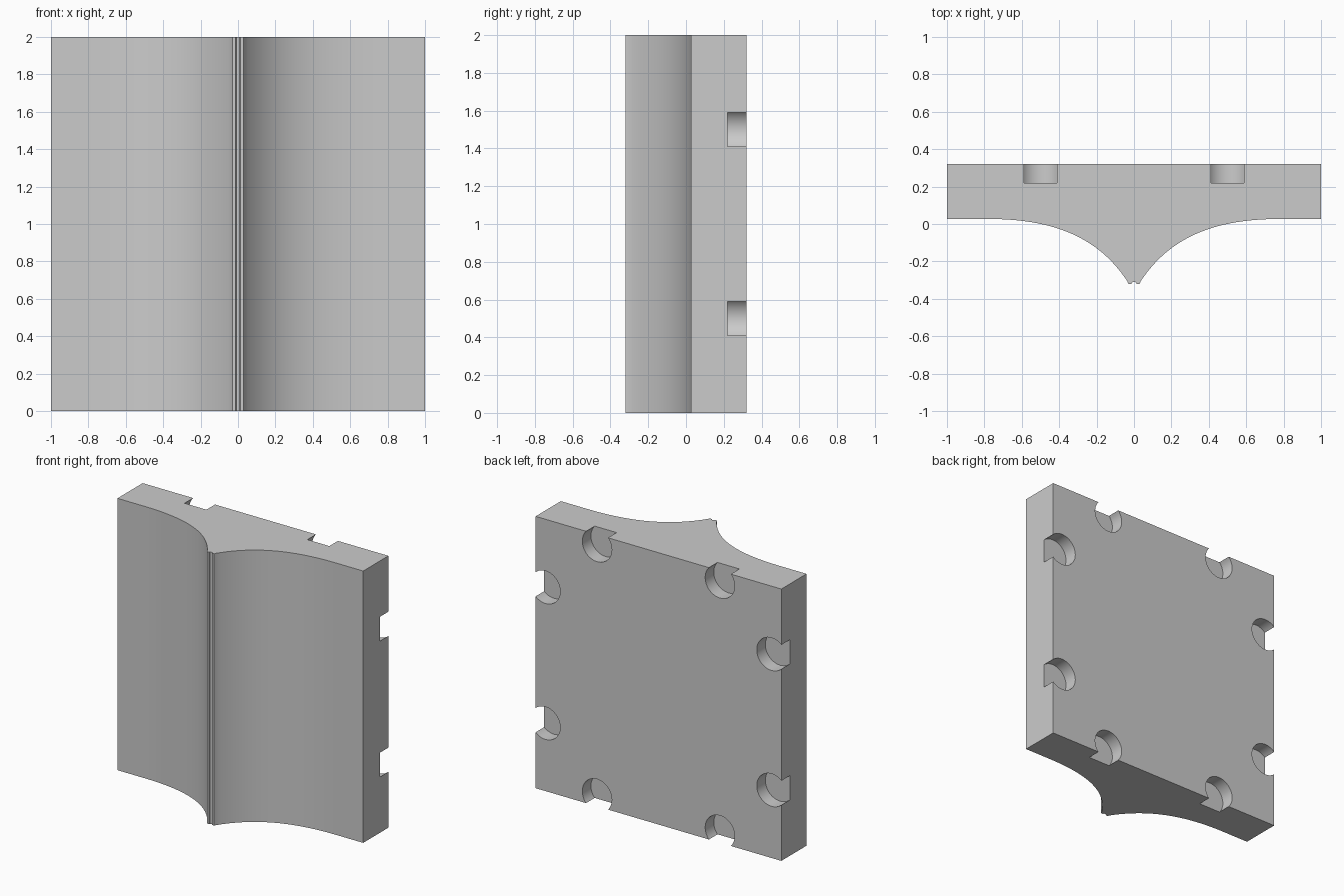
import bpy, bmesh, math
from mathutils import Vector
from mathutils.geometry import interpolate_bezier

if "Cube" in bpy.data.objects:
    bpy.data.objects.remove(bpy.data.objects["Cube"])

# Half cross-section (x, y): ridge tip with small groove, concave flank, flat slab
flank = interpolate_bezier(Vector((0.037, -0.304, 0)), Vector((0.18, -0.09, 0)),
                           Vector((0.40, 0.027, 0)), Vector((0.78, 0.027, 0)), 28)
half = [(0.009, -0.311), (0.014, -0.32), (0.03, -0.32)]
half += [(p.x, p.y) for p in flank] + [(1.0, 0.027), (1.0, 0.32)]
outline = half + [(-x, y) for x, y in reversed(half)]

# Extrude the mirrored section upward
bm = bmesh.new()
base = bm.faces.new([bm.verts.new((x, y, 0)) for x, y in outline])
ext = bmesh.ops.extrude_face_region(bm, geom=[base])
bmesh.ops.translate(bm, vec=(0, 0, 2),
                    verts=[v for v in ext["geom"] if isinstance(v, bmesh.types.BMVert)])
bmesh.ops.recalc_face_normals(bm, faces=bm.faces[:])
mesh = bpy.data.meshes.new("ridged_panel")
bm.to_mesh(mesh)
bm.free()
panel = bpy.data.objects.new("ridged_panel", mesh)
bpy.context.collection.objects.link(panel)

# Round pockets in the back, breaking out through the edges
RADIUS, INSET, DEPTH = 0.12, 0.08, 0.1
spots = []
for s in (-1, 1):
    for t in (-0.5, 0.5):
        spots += [(s * (1 - INSET), 1 + t), (t, 1 + s * (1 - INSET))]

cutters = bpy.data.collections.new("pocket_cutters")
bpy.context.scene.collection.children.link(cutters)
for i, (x, z) in enumerate(spots):
    bpy.ops.mesh.primitive_cylinder_add(vertices=48, radius=RADIUS, depth=2 * DEPTH,
                                        location=(x, 0.32, z), rotation=(math.pi / 2, 0, 0))
    cutter = bpy.context.object
    cutter.name = f"pocket_cutter_{i + 1}"
    cutter.hide_render = True
    cutter.display_type = 'WIRE'
    for c in list(cutter.users_collection):
        c.objects.unlink(cutter)
    cutters.objects.link(cutter)

mod = panel.modifiers.new("pockets", 'BOOLEAN')
mod.operation = 'DIFFERENCE'
mod.operand_type = 'COLLECTION'
mod.collection = cutters
mod.solver = 'EXACT'

# Apply the cut, then smooth the curved surfaces only
bpy.ops.object.select_all(action='DESELECT')
panel.select_set(True)
bpy.context.view_layer.objects.active = panel
bpy.ops.object.modifier_apply(modifier=mod.name)
for cutter in list(cutters.objects):
    bpy.data.objects.remove(cutter)
bpy.data.collections.remove(cutters)
bpy.ops.object.shade_smooth_by_angle(angle=math.radians(25))
